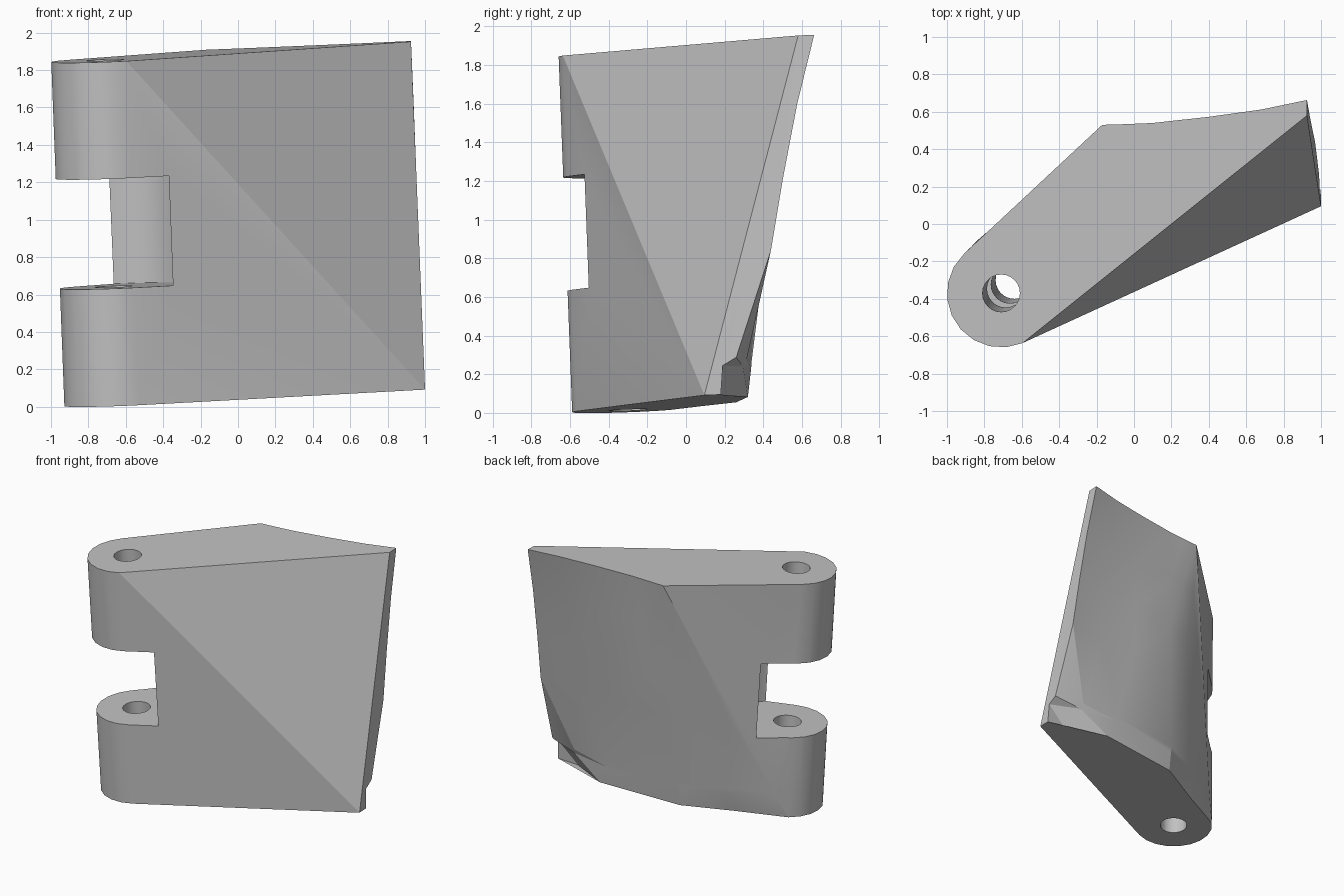
import bpy, bmesh, math
from mathutils import Vector

cube = bpy.data.objects.get("Cube")
if cube:
    bpy.data.objects.remove(cube, do_unlink=True)

BOTTOM, TOP, RADIUS = 0.05, 1.895, 0.29
CREASE_TOP = 1.54
SLOPE = 0.038

grey = bpy.data.materials.new("plain_grey")
grey.use_nodes = True
grey.diffuse_color = (0.54, 0.54, 0.54, 1)
grey.node_tree.nodes["Principled BSDF"].inputs["Base Color"].default_value = grey.diffuse_color


def tilt(x, y, h):
    """Point at height h along the leaning pin axis; end caps slope with x + y."""
    return Vector((x, y, h + SLOPE * (x + y)))


def around_pin(dx, dy, h):
    """Point offset from the leaning pin axis."""
    t = (h - BOTTOM) / (TOP - BOTTOM)
    return tilt(-0.64 - 0.07 * t + dx, -0.30 - 0.07 * t + dy, h)


def arc_points(radius, start, end, steps):
    angles = [math.radians(start + (end - start) * i / steps) for i in range(steps + 1)]
    return [Vector((radius * math.cos(a), radius * math.sin(a))) for a in angles]


def finish(name, bm):
    bmesh.ops.recalc_face_normals(bm, faces=bm.faces[:])
    mesh = bpy.data.meshes.new(name)
    bm.to_mesh(mesh)
    bm.free()
    mesh.materials.append(grey)
    obj = bpy.data.objects.new(name, mesh)
    bpy.context.collection.objects.link(obj)
    return obj


def pin_prism(name, outline, low, high):
    bm = bmesh.new()
    a = [bm.verts.new(around_pin(x, y, low)) for x, y in outline]
    b = [bm.verts.new(around_pin(x, y, high)) for x, y in outline]
    bm.faces.new(a)
    bm.faces.new(b)
    for i in range(len(a)):
        j = (i + 1) % len(a)
        bm.faces.new((a[i], a[j], b[j], b[i]))
    return finish(name, bm)


# Main body: round knuckle, flat sides and a warped back
bm = bmesh.new()
steps = 9
arc = arc_points(RADIUS, 133, 293, steps)
arc_low = [bm.verts.new(around_pin(x, y, BOTTOM)) for x, y in arc]
arc_top = [bm.verts.new(around_pin(x, y, TOP)) for x, y in arc]
front_top = bm.verts.new(tilt(0.925, 0.58, TOP))
front_low = bm.verts.new(tilt(1.0, 0.095, BOTTOM))

# Back surface rows, from the knuckle side to the far edge
rows = [
    (TOP, [(-0.17, 0.53), (-0.04, 0.534), (0.1, 0.54), (0.4, 0.573), (0.68, 0.612), (0.925, 0.663)]),
    (CREASE_TOP, [(-0.2, 0.46), (-0.08, 0.48), (0.05, 0.495), (0.38, 0.515), (0.68, 0.54), (0.94, 0.575)]),
    (1.15, [None, (-0.18, 0.4), (0.02, 0.455), (0.36, 0.46), (0.67, 0.47), (0.955, 0.5)]),
    (0.79, [None, (-0.28, 0.305), (-0.03, 0.395), (0.34, 0.405), (0.66, 0.41), (0.968, 0.44)]),
    (0.24, [None, (-0.44, 0.145), (-0.13, 0.285), (0.45, 0.34), (0.76, 0.315), (0.99, 0.26)]),
    (0.2, [None, (-0.45, 0.135), (-0.13, 0.28), (0.46, 0.337), (0.77, 0.295), (0.992, 0.19)]),
    (BOTTOM, [None, (-0.48, 0.08), (-0.13, 0.26), (0.53, 0.32), (0.82, 0.18), (0.998, 0.18)]),
]
grid = []
for h, pts in rows:
    row = []
    for p in pts:
        if p:
            row.append(bm.verts.new(tilt(p[0], p[1], h)))
        elif h == BOTTOM:
            row.append(arc_low[0])
        else:
            # side crease runs straight down to the knuckle
            start, end = grid[1][0].co, arc_low[0].co
            row.append(bm.verts.new(start.lerp(end, (CREASE_TOP - h) / (CREASE_TOP - BOTTOM))))
    grid.append(row)

for r0, r1 in zip(grid, grid[1:]):
    for i in range(len(r0) - 1):
        bm.faces.new((r0[i], r0[i + 1], r1[i + 1], r1[i]))
for i in range(steps):
    bm.faces.new((arc_low[i], arc_low[i + 1], arc_top[i + 1], arc_top[i]))
bm.faces.new(arc_top + [front_top] + grid[0][::-1])
bm.faces.new(arc_low + [front_low] + grid[-1][:0:-1])
bm.faces.new([arc_top[0]] + [r[0] for r in grid])
bm.faces.new([front_top] + [r[-1] for r in grid] + [front_low])
bm.faces.new((arc_top[-1], front_low, front_top))
bm.faces.new((arc_top[-1], arc_low[-1], front_low))
bmesh.ops.triangulate(bm, faces=bm.faces[:])
body = finish("hinge_body", bm)

# Cutters: pin hole and the gap between the knuckles with its hollow round wall
circle = arc_points(0.1, 0, 345, 23)
wall = [p + Vector((0.042, 0.042)) for p in arc_points(0.353, -60, 120, 16)]
away = Vector((-0.52, -0.3))
gap = wall + [wall[-1] + away, wall[0] + away]
cutters = [
    pin_prism("knuckle_gap_cutter", gap, 0.68, 1.268),
    pin_prism("pin_hole_cutter", circle, BOTTOM - 0.3, TOP + 0.3),
]

bpy.ops.object.select_all(action='DESELECT')
bpy.context.view_layer.objects.active = body
body.select_set(True)
for cutter in cutters:
    cutter.hide_render = True
    mod = body.modifiers.new(cutter.name, 'BOOLEAN')
    mod.operation = 'DIFFERENCE'
    mod.solver = 'EXACT'
    mod.object = cutter
    bpy.ops.object.modifier_apply(modifier=mod.name)
    bpy.data.objects.remove(cutter, do_unlink=True)
bpy.ops.object.shade_smooth_by_angle(angle=math.radians(18.5))
